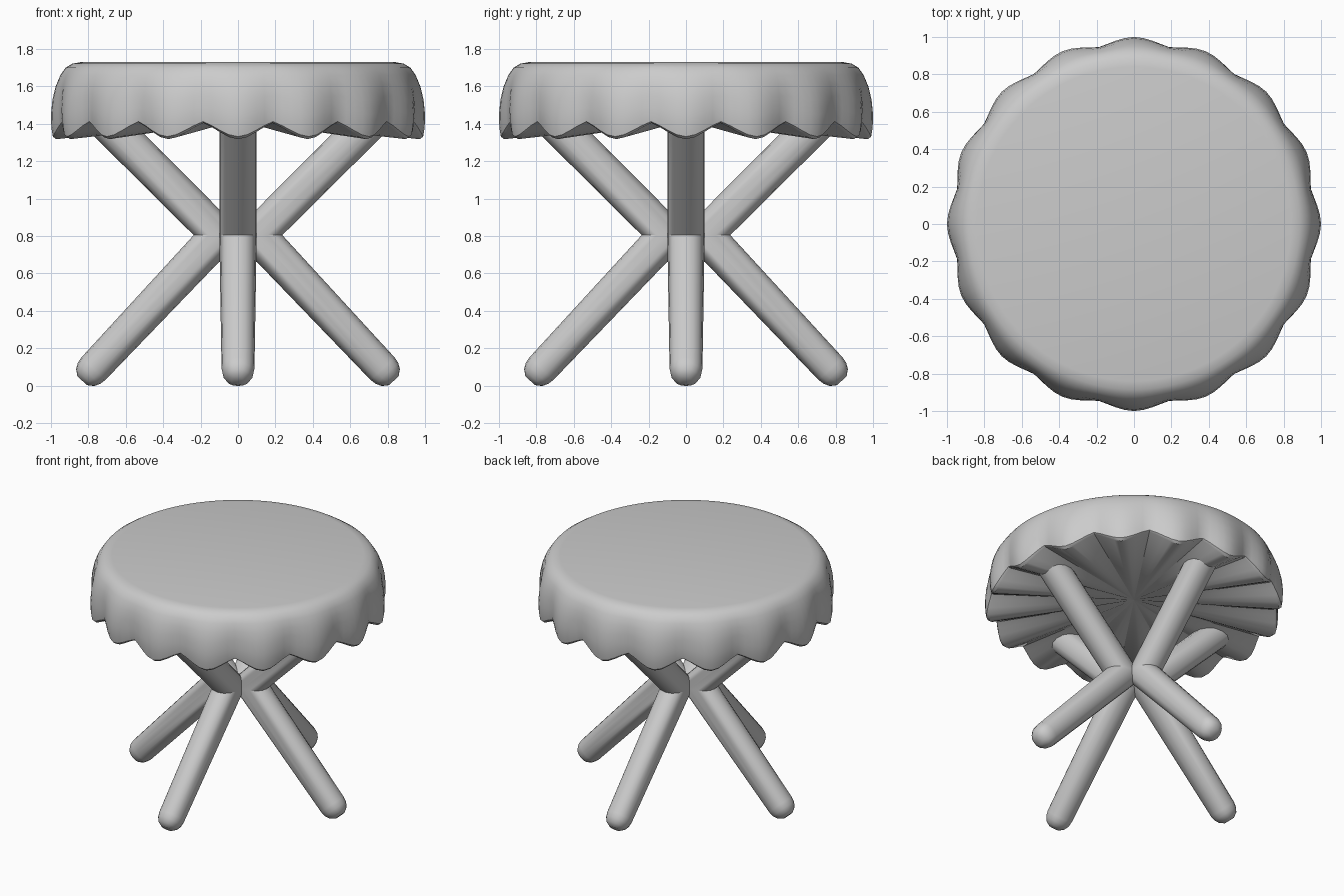
import bpy, bmesh, math
from mathutils import Vector

if "Cube" in bpy.data.objects:
    bpy.data.objects.remove(bpy.data.objects["Cube"])


def finish(bm, name, angle):
    bmesh.ops.recalc_face_normals(bm, faces=bm.faces[:])
    me = bpy.data.meshes.new(name)
    bm.to_mesh(me)
    bm.free()
    ob = bpy.data.objects.new(name, me)
    bpy.context.collection.objects.link(ob)
    bpy.ops.object.select_all(action='DESELECT')
    bpy.context.view_layer.objects.active = ob
    ob.select_set(True)
    bpy.ops.object.shade_smooth_by_angle(angle=math.radians(angle))
    return ob


def skin(bm, rings):
    # bridge consecutive rings of points with quads, return vertex rings
    vs = [[bm.verts.new(p) for p in r] for r in rings]
    n = len(rings[0])
    for a, b in zip(vs, vs[1:]):
        for i in range(n):
            j = (i + 1) % n
            bm.faces.new((a[i], a[j], b[j], b[i]))
    return vs


# Seat: rounded cushion with 16 scallops along the skirt and a pleated underside
SCALLOPS, N = 16, 128
# radius at scallop tip, radius at notch, z at tip, z at notch
profile = [(0.84, 0.84, 1.73, 1.73), (0.885, 0.885, 1.722, 1.722),
           (0.922, 0.92, 1.70, 1.70), (0.95, 0.942, 1.66, 1.66),
           (0.975, 0.957, 1.60, 1.61), (0.992, 0.963, 1.53, 1.55),
           (1.0, 0.964, 1.45, 1.49), (0.998, 0.962, 1.38, 1.44),
           (0.99, 0.957, 1.332, 1.412), (0.972, 0.945, 1.318, 1.405)]
rings = []
for rt, rn, zt, zn in profile:
    ring = []
    for i in range(N):
        a = 2 * math.pi * i / N
        w = (1 - math.cos(SCALLOPS * a)) / 2      # 0 at tip, 1 at notch
        tri = abs(((i * SCALLOPS / N + 0.5) % 1) - 0.5) * 2
        f = 0.5 * w + 0.5 * tri ** 1.6
        r = rt + (rn - rt) * f
        ring.append((r * math.cos(a), r * math.sin(a), zt + (zn - zt) * f))
    rings.append(ring)
bm = bmesh.new()
vs = skin(bm, rings)
bm.faces.new(vs[0])
centre = bm.verts.new((0, 0, 1.42))
for i in range(N):
    bm.faces.new((vs[-1][i], vs[-1][(i + 1) % N], centre))
finish(bm, "seat", 40)


# Legs: four bent bars whose elbows meet at the middle
def leg(name, turn):
    elbow, foot, head = Vector((0.1, 0, 0.805)), Vector((0.773, 0, 0.091)), Vector((0.74, 0, 1.445))
    down, up = (foot - elbow).normalized(), (head - elbow).normalized()
    # centre, in-plane axis (scaled), side half-width
    perp_d = Vector((-down.z, 0, down.x))
    perp_u = Vector((-up.z, 0, up.x)) * -1
    sections = [(foot + down * s, perp_d * r, r)
                for s, r in ((0.088, 0.035), (0.065, 0.066), (0.035, 0.082), (0, 0.088))]
    sections.append((elbow, Vector((0.137, 0, 0)), 0.1))
    sections += [(head, perp_u * 0.1, 0.1)]
    rings = []
    for c, u, w in sections:
        ring = []
        for k in range(16):
            a = 2 * math.pi * k / 16
            cx, sy = (math.copysign(abs(t) ** 0.9, t) for t in (math.cos(a), math.sin(a)))
            ring.append(c + u * cx + Vector((0, w * sy, 0)))
        rings.append(ring)
    # keep both in-plane axes pointing outward
    bm = bmesh.new()
    vs = skin(bm, rings)
    bm.faces.new(vs[0])
    bm.faces.new(vs[-1])
    ob = finish(bm, name, 40)
    ob.rotation_euler.z = turn


for i, side in enumerate(("right", "back", "left", "front")):
    leg(side + "_leg", i * math.pi / 2)
